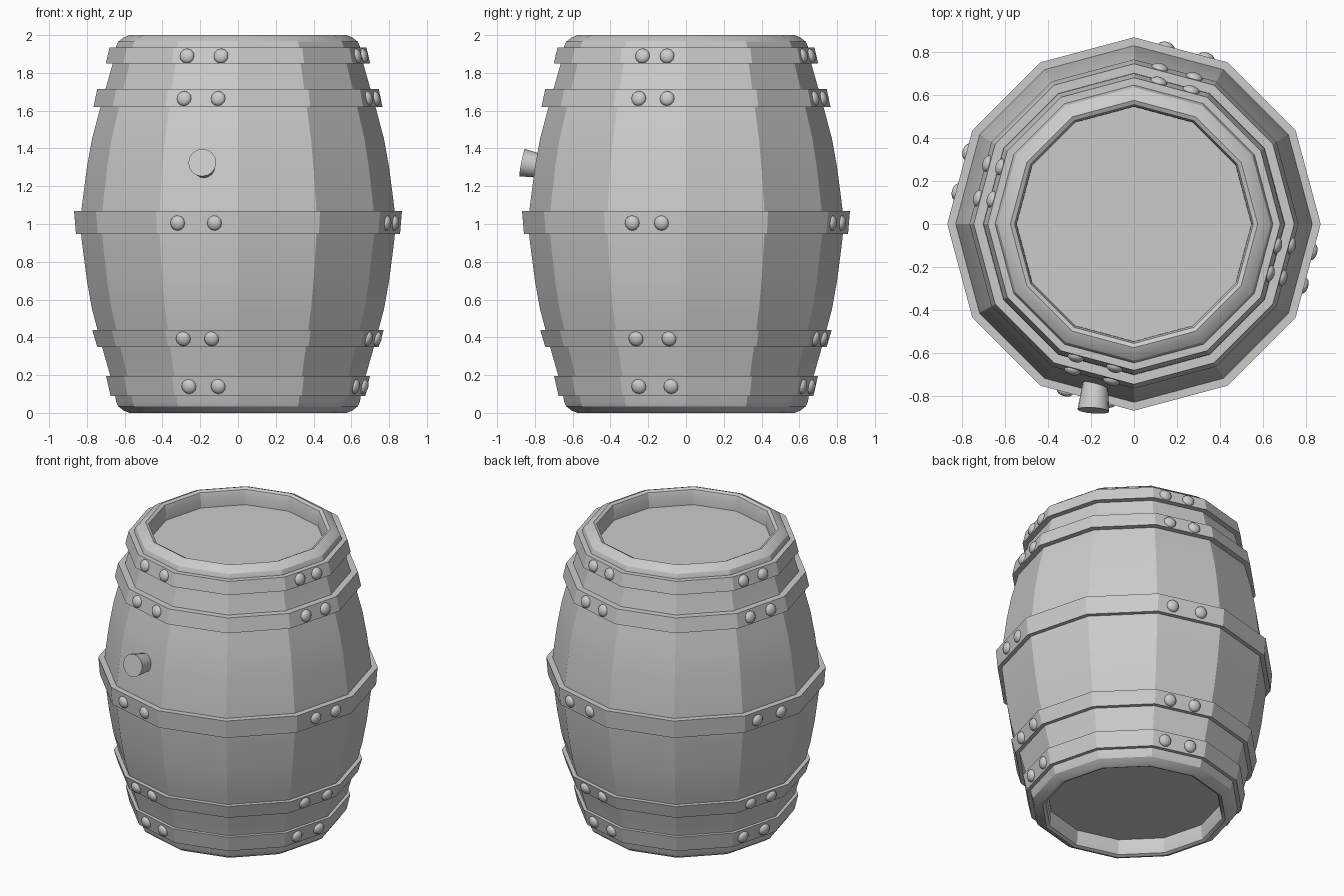
import bpy, bmesh
from math import sin, cos, pi, radians
from mathutils import Vector, Matrix

if "Cube" in bpy.data.objects:
    bpy.data.objects.remove(bpy.data.objects["Cube"])

SIDES = 12


def finish(bm, name, angle=25):
    bmesh.ops.remove_doubles(bm, verts=bm.verts, dist=1e-5)
    bmesh.ops.recalc_face_normals(bm, faces=bm.faces)
    mesh = bpy.data.meshes.new(name)
    bm.to_mesh(mesh)
    bm.free()
    ob = bpy.data.objects.new(name, mesh)
    bpy.context.collection.objects.link(ob)
    bpy.ops.object.select_all(action='DESELECT')
    ob.select_set(True)
    bpy.context.view_layer.objects.active = ob
    bpy.ops.object.shade_smooth_by_angle(angle=radians(angle))
    return ob


def lathe(name, profile, closed=False):
    """Turn (radius, z) points into a 12-sided ring or solid."""
    bm = bmesh.new()
    rings = [[bm.verts.new((r * cos(2 * pi * i / SIDES), r * sin(2 * pi * i / SIDES), z))
              for i in range(SIDES)] for r, z in profile]
    pairs = list(zip(rings, rings[1:]))
    if closed:
        pairs.append((rings[-1], rings[0]))
    else:
        bm.faces.new(rings[0])
        bm.faces.new(rings[-1])
    for a, b in pairs:
        for i in range(SIDES):
            j = (i + 1) % SIDES
            bm.faces.new((a[i], a[j], b[j], b[i]))
    return finish(bm, name)


# Barrel body: upper half profile from middle to recessed head, mirrored below
upper = [(0.827, 1.09), (0.80, 1.30), (0.773, 1.45), (0.728, 1.62), (0.70, 1.72),
         (0.66, 1.86), (0.645, 1.94), (0.635, 1.965), (0.605, 1.988), (0.575, 2.0),
         (0.555, 1.99), (0.546, 1.96), (0.545, 1.89)]
lower = [(r, 2 - z) for r, z in reversed(upper)]
lathe("barrel_body", lower + [(0.835, 1.0)] + upper)

# Hoops: bottom z, top z, bottom radius, top radius
hoops = [(0.09, 0.195, 0.675, 0.698), (0.35, 0.44, 0.745, 0.772),
         (0.948, 1.068, 0.858, 0.868), (1.62, 1.715, 0.765, 0.745),
         (1.85, 1.935, 0.700, 0.680)]
# Rivet positions along the face, measured on the front and right views
front = [(-0.26, -0.105), (-0.29, -0.14), (-0.32, -0.125), (-0.285, -0.105), (-0.27, -0.09)]
right = [(-0.25, -0.08), (-0.265, -0.09), (-0.285, -0.13), (-0.25, -0.10), (-0.23, -0.10)]
other = [(-0.265, -0.10), (-0.28, -0.12), (-0.335, -0.15), (-0.28, -0.12), (-0.265, -0.115)]

rivets = bmesh.new()
for k, (z0, z1, r0, r1) in enumerate(hoops):
    lathe(f"hoop_{k + 1}", [(r0 - 0.06, z0), (r0, z0), (r1, z1), (r1 - 0.06, z1)], True)
    apothem = (r0 + r1) / 2 * cos(pi / SIDES)
    tilt = (r1 - r0) / (z1 - z0)
    for side, pair in enumerate((front, right, other, other)):
        a = radians(-105 + 90 * side)
        n = Vector((cos(a), sin(a), 0))
        t = Vector((-sin(a), cos(a), 0))
        mid = -apothem * sin(radians(15))
        for p in pair[k]:
            pos = n * apothem + t * ((p - mid) / cos(radians(15)))
            pos.z = (z0 + z1) / 2 - 0.003
            axis = Vector((n.x, n.y, -tilt))
            m = (Matrix.Translation(pos) @ axis.to_track_quat('Z', 'Y').to_matrix().to_4x4()
                 @ Matrix.Diagonal((1, 1, 0.6, 1)))
            bmesh.ops.create_uvsphere(rivets, u_segments=12, v_segments=8,
                                      radius=0.04, matrix=m)
finish(rivets, "hoop_rivets", 50)

# Tapered bung plugging the front, tilted slightly up
base, tip = Vector((-0.178, -0.72, 1.297)), Vector((-0.189, -0.867, 1.325))
d = tip - base
m = Matrix.Translation((base + tip) / 2) @ d.to_track_quat('Z', 'Y').to_matrix().to_4x4()
bung = bmesh.new()
bmesh.ops.create_cone(bung, cap_ends=True, segments=16, radius1=0.056, radius2=0.074,
                      depth=d.length, matrix=m)
finish(bung, "bung", 40)
